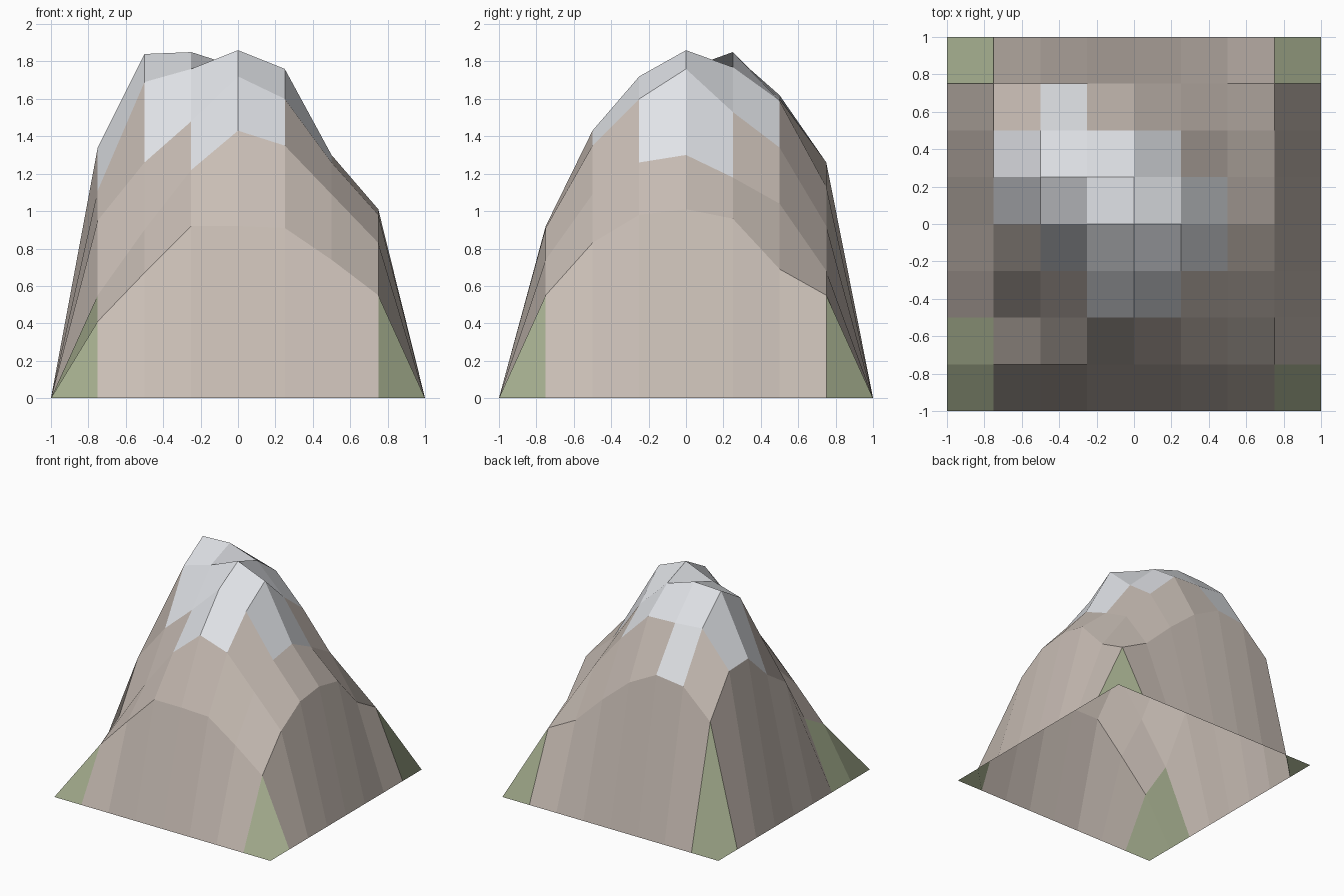
import bpy
import bmesh

cube = bpy.data.objects.get("Cube")
if cube:
    bpy.data.objects.remove(cube, do_unlink=True)


def make_material(name, color):
    material = bpy.data.materials.new(name)
    material.use_nodes = True
    material.diffuse_color = (*color, 1)
    shader = material.node_tree.nodes["Principled BSDF"]
    shader.inputs["Base Color"].default_value = (*color, 1)
    shader.inputs["Roughness"].default_value = 1
    return material


GRASS, ROCK, SNOW = range(3)
materials = [
    make_material("grass green", (0.40, 0.45, 0.29)),
    make_material("rock brown", (0.58, 0.51, 0.46)),
    make_material("snow white", (0.86, 0.88, 0.92)),
]

# Interior heights in hundredths: rows run front to back, columns run along x
HEIGHTS = [
    [41, 67, 92, 92, 91, 74, 55],
    [55, 90, 122, 143, 135, 109, 83],
    [95, 126, 148, 172, 160, 126, 98],
    [111, 169, 176, 186, 176, 130, 101],
    [134, 184, 185, 177, 153, 118, 96],
    [133, 162, 160, 159, 134, 104, 69],
    [100, 123, 126, 113, 92, 68, 55],
]
CELLS = len(HEIGHTS) + 1
SNOW_LINE = 1.41
GRASS_LINE = 0.26

# Mountain: an open square grid raised into a peak, with its rim on the ground
bm = bmesh.new()
bmesh.ops.create_grid(bm, x_segments=CELLS, y_segments=CELLS, size=1)
for vert in bm.verts:
    column = round((vert.co.x + 1) / 2 * CELLS)
    row = round((vert.co.y + 1) / 2 * CELLS)
    if 0 < column < CELLS and 0 < row < CELLS:
        vert.co.z = HEIGHTS[row - 1][column - 1] / 100

# Snow, rock and grass by the mean height of each face
for face in bm.faces:
    level = face.calc_center_median().z
    if level > SNOW_LINE:
        face.material_index = SNOW
    elif level < GRASS_LINE:
        face.material_index = GRASS
    else:
        face.material_index = ROCK
    face.smooth = False

mesh = bpy.data.meshes.new("mountain")
bm.to_mesh(mesh)
bm.free()
for material in materials:
    mesh.materials.append(material)
mountain = bpy.data.objects.new("mountain", mesh)
bpy.context.collection.objects.link(mountain)
